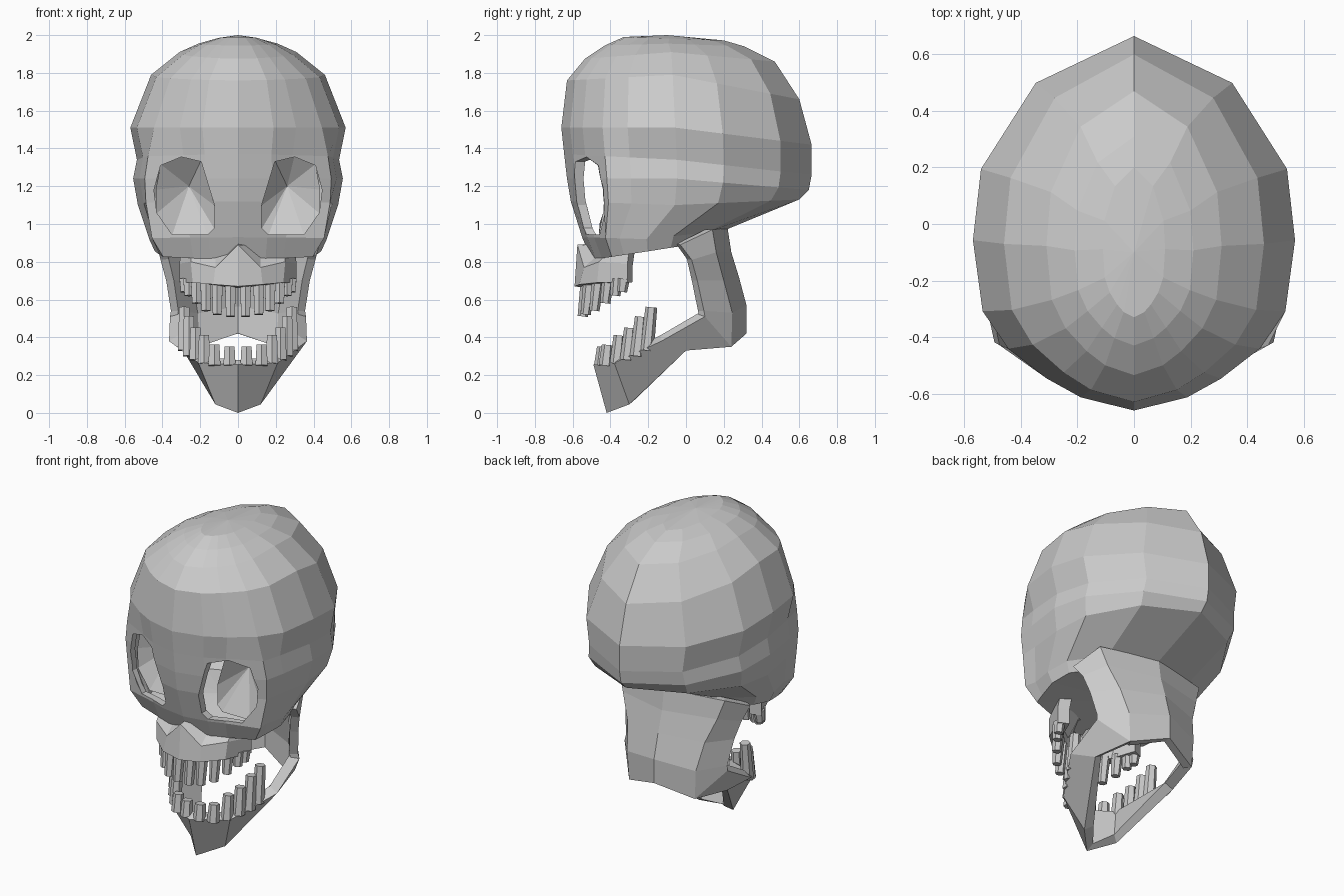
import bpy
import bmesh

if "Cube" in bpy.data.objects:
    bpy.data.objects.remove(bpy.data.objects["Cube"])


def make(name, verts, faces, thick=0):
    me = bpy.data.meshes.new(name)
    me.from_pydata(verts, [], faces)
    ob = bpy.data.objects.new(name, me)
    bpy.context.collection.objects.link(ob)
    if thick:
        m = ob.modifiers.new("thickness", 'SOLIDIFY')
        m.thickness, m.offset = thick, -1
    return ob


def loft(name, rows, thick=0, closed=False, caps=None):
    """Skin rows of points (bottom to top, each counter-clockwise from above)."""
    n = len(rows[0])
    verts = [p for r in rows for p in r]
    faces = []
    for r in range(len(rows) - 1):
        for c in range(n if closed else n - 1):
            d = (c + 1) % n
            faces.append((r * n + c, r * n + d, (r + 1) * n + d, (r + 1) * n + c))
    if caps:
        low, high = len(verts), len(verts) + 1
        last = (len(rows) - 1) * n
        verts += caps
        for c in range(n):
            d = (c + 1) % n
            faces += [(d, c, low), (last + c, last + d, high)]
    return make(name, verts, faces, thick)


def flip(p):
    return (-p[0], p[1], p[2])


def from_front(half):      # first point on the centre line, at the front
    return [flip(p) for p in half[:0:-1]] + half


def from_back(half):       # last point on the centre line, at the back
    return half + [flip(p) for p in half[-2::-1]]


# Cranium: one plan outline scaled ring by ring
# half width, front y, back y, front z, middle z, back z, brow/cheek corner width
rings = [(.44, -.50, .15, .81, .855, .91, .90),
         (.47, -.55, .20, .93, .92, .965, .97),
         (.53, -.61, .60, 1.12, 1.10, 1.13, .92),
         (.555, -.63, .65, 1.24, 1.24, 1.18, .89),
         (.535, -.645, .665, 1.37, 1.34, 1.26, .89),
         (.57, -.66, .665, 1.51, 1.51, 1.42, .78),
         (.46, -.63, .60, 1.76, 1.79, 1.66, .78),
         (.31, -.535, .47, 1.875, 1.91, 1.86, .78),
         (.21, -.43, .31, 1.945, 1.955, 1.94, .78),
         (.11, -.33, .20, 1.99, 1.982, 1.972, .78)]


def ring(w, yf, yb, zf, zm, zb, corner):
    plan = [(0, -1), (.33, -.93), (.54, -.83), (corner, -.67), (.94, -.47),
            (1, -.09), (.95, .29), (.61, .75), (0, 1)]
    pts = []
    for x, s in plan:
        t = (-.09 - s) / .91 if s < -.09 else (s + .09) / 1.09
        end = zf if s < -.09 else zb
        pts.append((x * w, yf + (s + 1) / 2 * (yb - yf), zm + (end - zm) * t))
    return pts + [flip(p) for p in pts[-2:0:-1]]


cranium = loft("cranium", [ring(*r) for r in rings], .045, True,
               [(0, -.15, .885), (0, -.1, 2.0)])

# Eye sockets: cut openings with a shallow faceted back wall
eye = [(.41, 1.31), (.30, 1.355), (.195, 1.33), (.125, 1.10), (.125, .98),
       (.16, .945), (.35, .945), (.43, 1.06), (.445, 1.18)]
n = len(eye)
for side, s in (("right", 1), ("left", -1)):
    v = [(s * x, -.85, z) for x, z in eye] + [(s * x, -.39, z) for x, z in eye]
    f = [(i, (i + 1) % n, n + (i + 1) % n, n + i) for i in range(n)]
    f += [tuple(range(n - 1, -1, -1)), tuple(range(n, 2 * n))]
    cutter = make(side + "_socket_cutter", v, f)
    bm = bmesh.new()
    bm.from_mesh(cutter.data)
    bmesh.ops.recalc_face_normals(bm, faces=bm.faces)
    bm.to_mesh(cutter.data)
    bm.free()
    cutter.hide_render = True
    cutter.hide_set(True)
    m = cranium.modifiers.new(side + "_socket", 'BOOLEAN')
    m.object, m.operation, m.solver = cutter, 'DIFFERENCE', 'EXACT'
    wall = [(s * min(x, .435), -.385, 1.14 + (z - 1.14) * 1.04) for x, z in eye]
    make(side + "_socket_wall", wall + [(s * .26, -.26, 1.2)],
         [(i, (i + 1) % n, n)[::s] for i in range(n)])

# Upper jaw with the nose peak in the middle
loft("upper_jaw", [
    from_front([(0, -.59, .67), (.13, -.565, .68), (.24, -.47, .69), (.31, -.31, .69)]),
    from_front([(0, -.575, .89), (.12, -.54, .77), (.25, -.46, .80), (.31, -.31, .79)]),
    from_front([(0, -.47, .90), (.12, -.42, .88), (.25, -.38, .88), (.30, -.30, .87)]),
], .07)

# Lower jaw: chin and sides
loft("lower_jaw", [
    from_front([(0, -.42, 0), (.12, -.30, .045), (.29, 0, .33), (.23, .24, .35)]),
    from_front([(0, -.49, .255), (.21, -.38, .265), (.365, -.13, .38), (.36, .10, .51)]),
], .06)

# Jaw branches and back wall joining the skull base
loft("jaw_back", [
    from_back([(.36, .10, .51), (.23, .24, .35), (0, .32, .42)]),
    from_back([(.355, .095, .54), (.24, .245, .53), (0, .32, .57)]),
    from_back([(.38, .06, .70), (.27, .20, .70), (0, .28, .72)]),
    from_back([(.41, .03, .81), (.33, .16, .85), (0, .24, .85)]),
    from_back([(.43, -.03, .89), (.37, .14, .97), (0, .22, .98)]),
], .05)


# Teeth: tapered six-sided pegs
def tooth(name, x, y, z0, z1, r0, r1, lean):
    bpy.ops.mesh.primitive_cone_add(vertices=6, radius1=r0, radius2=r1,
                                    depth=z1 - z0, location=(x, y, (z0 + z1) / 2),
                                    rotation=(lean, 0, 0))
    bpy.context.object.name = name


upper = [(.04, -.535, .51), (.11, -.52, .52), (.17, -.475, .54),
         (.22, -.42, .58), (.26, -.37, .62), (.28, -.335, .64)]
lower = [(.045, -.445, .25, .35), (.125, -.42, .25, .36), (.18, -.36, .26, .41),
         (.225, -.305, .28, .45), (.26, -.25, .30, .51), (.285, -.195, .33, .56)]
for s in (1, -1):
    for i, (x, y, z) in enumerate(upper):
        tooth(f"upper_tooth_{i}", s * x, y, z, .71, .027, .034, -.12)
    for i, (x, y, z0, z1) in enumerate(lower):
        tooth(f"lower_tooth_{i}", s * x, y, z0, z1, .037, .031, -.1)
